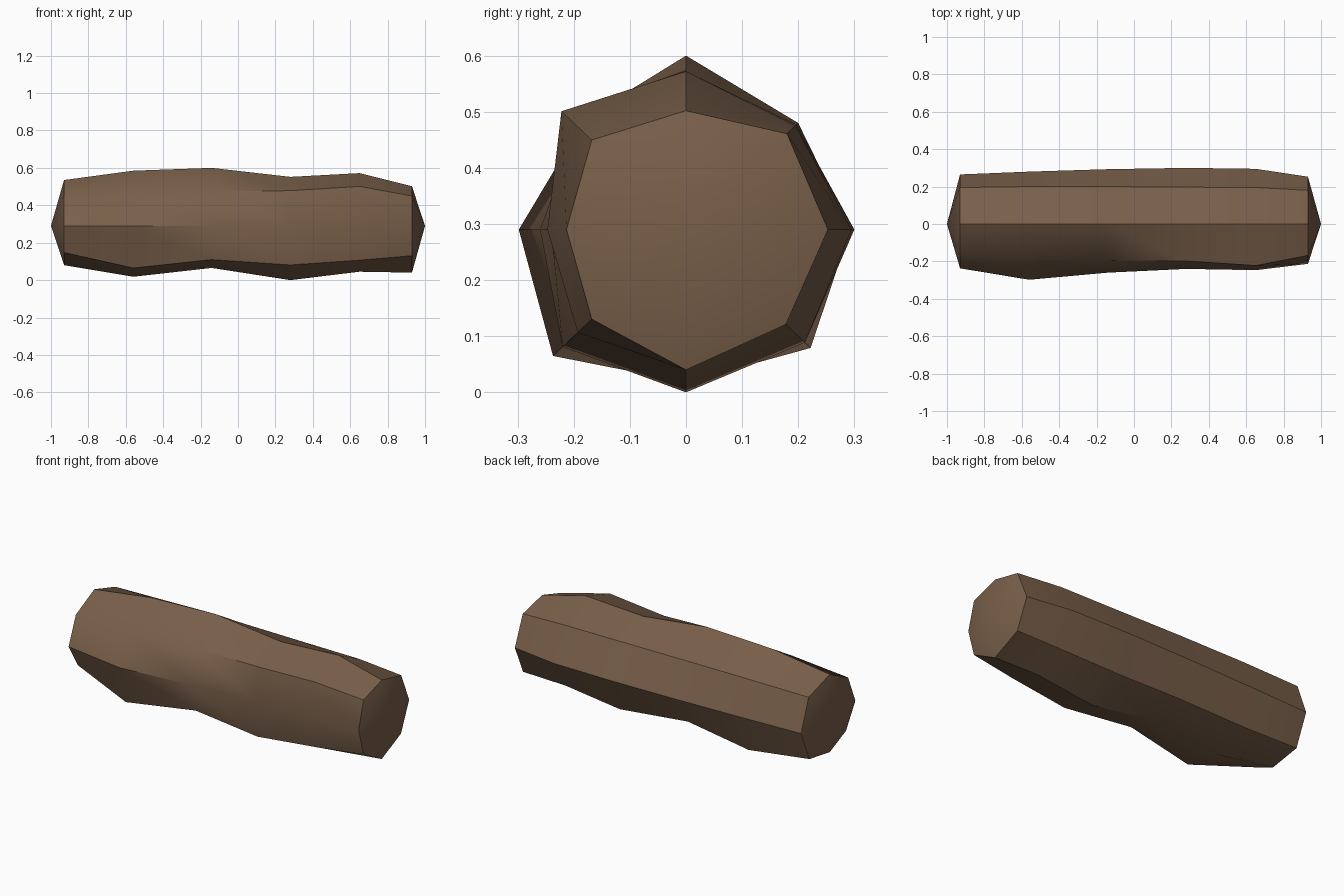
import bpy, bmesh, math

if "Cube" in bpy.data.objects:
    bpy.data.objects.remove(bpy.data.objects["Cube"])

CENTRE_Z = 0.29
TIP_X = 1.0

# Ring stations along the log, each with eight (y, z) offsets stored as
# axis reaches (back, top, front, bottom) and corner points.
STATIONS = [-0.93, -0.56, -0.14, 0.28, 0.65, 0.93]
BACK = [0.265, 0.28, 0.293, 0.30, 0.295, 0.253]
TOP = [0.245, 0.295, 0.31, 0.262, 0.282, 0.212]
FRONT = [0.237, 0.298, 0.26, 0.24, 0.247, 0.213]
BOTTOM = [0.21, 0.272, 0.225, 0.29, 0.245, 0.25]
# Corner offsets sideways; their height is slightly less
BACK_TOP = [0.195, 0.20, 0.20, 0.197, 0.195, 0.18]
FRONT_TOP = [0.17, 0.19, 0.194, 0.198, 0.222, 0.168]
FRONT_LOW = [0.15, 0.237, 0.19, 0.22, 0.193, 0.168]
BACK_LOW = [0.188, 0.222, 0.182, 0.212, 0.183, 0.178]
SQUASH = 0.95


def ring_points(i):
    return [
        (BACK[i], 0), (BACK_TOP[i], BACK_TOP[i] * SQUASH),
        (0, TOP[i]), (-FRONT_TOP[i], FRONT_TOP[i] * SQUASH),
        (-FRONT[i], 0), (-FRONT_LOW[i], -FRONT_LOW[i] * SQUASH),
        (0, -BOTTOM[i]), (BACK_LOW[i], -BACK_LOW[i] * SQUASH),
    ]


bark = bpy.data.materials.new("bark_brown")
bark.diffuse_color = (0.19, 0.115, 0.068, 1)
bark.use_nodes = True
bark.node_tree.nodes["Principled BSDF"].inputs["Base Color"].default_value = bark.diffuse_color

# Log body: lofted octagonal rings
bm = bmesh.new()
rings = [[bm.verts.new((x, y, CENTRE_Z + z)) for y, z in ring_points(i)]
         for i, x in enumerate(STATIONS)]
for a, b in zip(rings, rings[1:]):
    for k in range(8):
        n = (k + 1) % 8
        bm.faces.new((a[k], a[n], b[n], b[k]))

# Shallow pointed ends
for ring, x in ((rings[0], -TIP_X), (rings[-1], TIP_X)):
    tip = bm.verts.new((x, 0, CENTRE_Z))
    for k in range(8):
        bm.faces.new((ring[k], ring[(k + 1) % 8], tip))
bmesh.ops.recalc_face_normals(bm, faces=bm.faces)

mesh = bpy.data.meshes.new("log")
bm.to_mesh(mesh)
bm.free()
mesh.materials.append(bark)
log = bpy.data.objects.new("log", mesh)
bpy.context.collection.objects.link(log)

# Soft shading along the bark, crisp main ridges
bpy.context.view_layer.objects.active = log
log.select_set(True)
bpy.ops.object.shade_smooth_by_angle(angle=math.radians(35))
